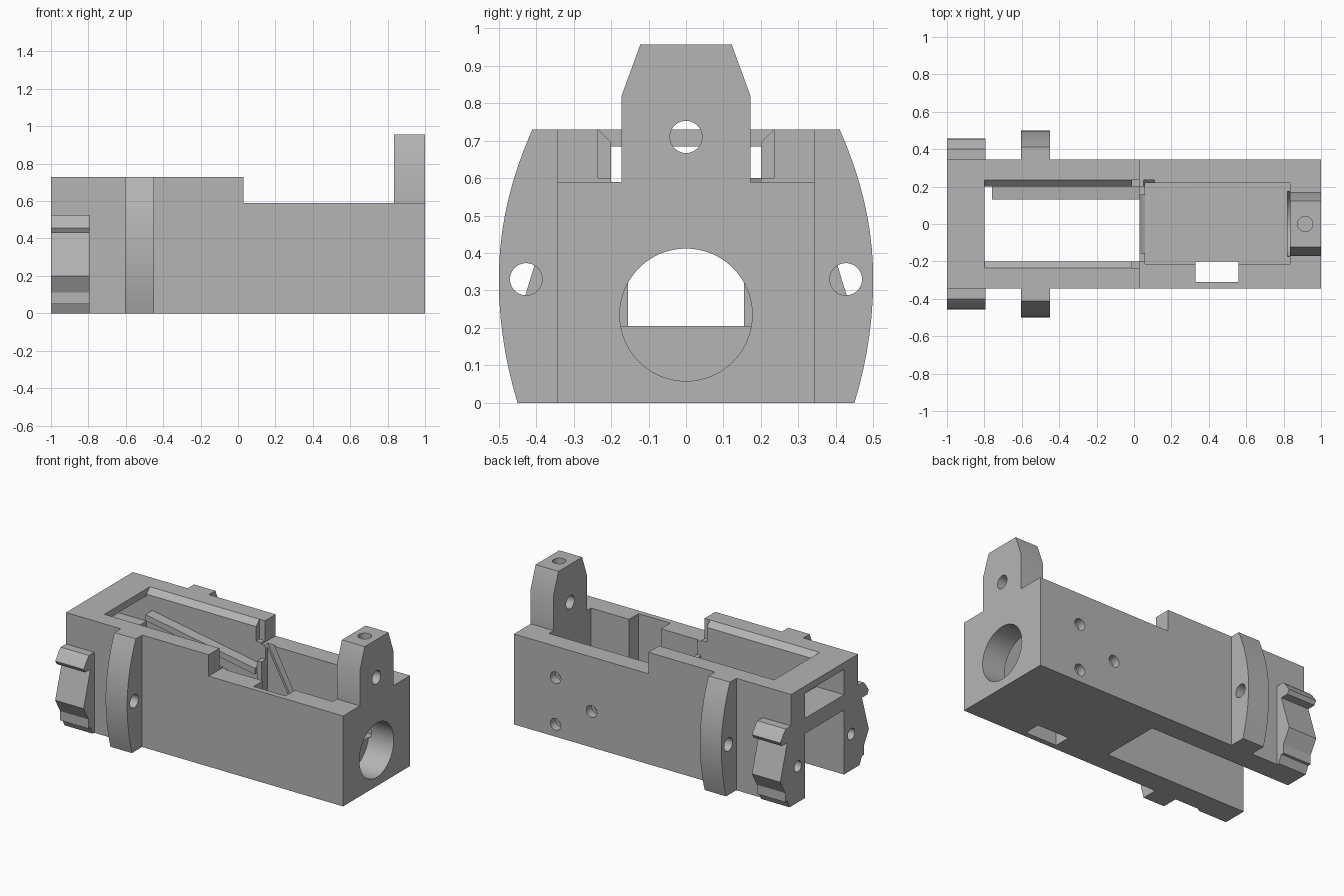
import bpy, bmesh, math
from mathutils import Vector

if "Cube" in bpy.data.objects:
    bpy.data.objects.remove(bpy.data.objects["Cube"], do_unlink=True)

grey = bpy.data.materials.new("plain grey")
grey.use_nodes = True
grey.diffuse_color = (0.46, 0.46, 0.46, 1)
grey.node_tree.nodes["Principled BSDF"].inputs["Base Color"].default_value = (0.46, 0.46, 0.46, 1)

AXES = {"x": lambda u, v, w: (w, u, v),   # profile in y, z
        "y": lambda u, v, w: (u, w, v),   # profile in x, z
        "z": lambda u, v, w: (u, v, w)}   # profile in x, y


def prism(name, axis, profile, start, end):
    """Extrude a closed profile along an axis."""
    bm = bmesh.new()
    place = AXES[axis]
    face = bm.faces.new([bm.verts.new(place(u, v, start)) for u, v in profile])
    grown = bmesh.ops.extrude_face_region(bm, geom=[face])["geom"]
    moved = [g for g in grown if isinstance(g, bmesh.types.BMVert)]
    bmesh.ops.translate(bm, verts=moved, vec=Vector(place(0, 0, end - start)))
    bmesh.ops.recalc_face_normals(bm, faces=bm.faces)
    mesh = bpy.data.meshes.new(name)
    bm.to_mesh(mesh)
    bm.free()
    mesh.materials.append(grey)
    obj = bpy.data.objects.new(name, mesh)
    bpy.context.collection.objects.link(obj)
    return obj


def box(name, x, y, z):
    return prism(name, "z", [(x[0], y[0]), (x[1], y[0]), (x[1], y[1]), (x[0], y[1])], *z)


def rod(axis, u, v, radius, start, end, sides=40):
    ring = [(u + radius * math.cos(math.tau * i / sides),
             v + radius * math.sin(math.tau * i / sides)) for i in range(sides)]
    return prism("rod", axis, ring, start, end)


def activate(obj):
    bpy.ops.object.select_all(action="DESELECT")
    obj.select_set(True)
    bpy.context.view_layer.objects.active = obj


def combine(obj, others, operation="DIFFERENCE"):
    activate(obj)
    for other in others:
        mod = obj.modifiers.new("join", "BOOLEAN")
        mod.operation = operation
        mod.solver = "EXACT"
        mod.object = other
        bpy.ops.object.modifier_apply(modifier=mod.name)
        bpy.data.objects.remove(other, do_unlink=True)


def finish(obj):
    activate(obj)
    bpy.ops.object.shade_smooth_by_angle(angle=math.radians(25))


# Stepped housing
HALF = 0.345
housing = prism("housing", "y", [(-1, 0), (1, 0), (1, 0.59), (0.03, 0.59), (0.03, 0.73), (-1, 0.73)],
                -HALF, HALF)

# Well open at top and bottom, with chamfered upper rims
well = prism("well", "x", [(-0.2, -0.1), (0.2, -0.1), (0.2, 0.695), (0.235, 0.73), (0.235, 0.8),
                           (-0.235, 0.8), (-0.235, 0.73), (-0.2, 0.695)], -0.8, 0.03)
# Step in the raised walls at the front of the well
rim = box("rim", (-0.01, 0.1), (-0.235, 0.235), (0.6, 0.8))
# End window and end slot
window = box("window", (-1.1, -0.7), (-0.2, 0.2), (0.52, 0.685))
slot = box("slot", (-1.1, -0.7), (-0.2, 0.2), (-0.1, 0.42))
# Long tray, its side shaft, and the channel over the rounded lip
tray = box("tray", (0.06, 0.835), (-0.213, 0.22), (0.205, 0.7))
shaft = box("shaft", (0.33, 0.56), (-0.31, -0.2), (-0.1, 0.7))
lip = prism("lip", "y", [(0.02, 0.7), (0.1, 0.7), (0.1, 0.205), (0.08, 0.205), (0.06, 0.197),
                         (0.045, 0.18), (0.035, 0.155), (0.02, 0.12)], -0.155, 0.155)
cheek_top = box("cheek_top", (0.0, 0.07), (-0.2, 0.2), (0.5, 0.7))
groove = prism("groove", "y", [(0.07, 0.7), (0.11, 0.59), (0.31, 0.21), (0.26, 0.21), (0.05, 0.59)],
               0.2, 0.235)
# Round bore in the end wall
bore = rod("x", 0, 0.235, 0.177, 0.82, 1.1, 64)
cuts = [well, rim, window, slot, tray, shaft, lip, cheek_top, groove, bore]
# Counterbored screw holes in the back wall
for x, z in [(0.7, 0.385), (0.7, 0.08), (0.44, 0.235)]:
    cuts += [rod("y", x, z, 0.038, 0.29, 0.4), rod("y", x, z, 0.018, 0.2, 0.3)]
# Pin holes in the end cheeks
cuts += [rod("x", side * 0.275, 0.235, 0.036, -1.1, -0.82) for side in (-1, 1)]
combine(housing, cuts)
finish(housing)

# Upright lug with crossing holes
lug = prism("upright_lug", "x", [(-0.172, 0.585), (0.172, 0.585), (0.172, 0.82), (0.122, 0.957),
                                 (-0.122, 0.957), (-0.172, 0.82)], 0.835, 1)
combine(lug, [rod("x", 0, 0.71, 0.043, 0.7, 1.1), rod("z", 0.915, 0, 0.04, 0.8, 1.1)])
finish(lug)

# Sloping guide rib inside the well
rib = prism("guide_rib", "y", [(-0.76, 0.6), (0.03, 0.46), (0.03, 0.42), (-0.76, 0.56)], 0.13, 0.205)
finish(rib)

# Bowed flanges and latch clips on both sides
def bow(z):
    drop = z - 0.33
    return 0.5 - (0.46 if drop < 0 else 0.56) * drop * drop

STEPS = 16
arc = [(bow(0.73 * i / STEPS), 0.73 * i / STEPS) for i in range(STEPS + 1)]
flange_profile = [(0.34, 0)] + arc + [(0.34, 0.73)]
clip_profile = [(0.34, 0.525), (0.40, 0.525), (0.42, 0.505), (0.455, 0.455), (0.44, 0.43),
                (0.385, 0.43), (0.456, 0.2), (0.405, 0.11), (0.405, 0.05), (0.385, 0.05),
                (0.36, 0), (0.34, 0)]
for side, word in ((-1, "front"), (1, "back")):
    flange = prism(word + "_flange", "x", [(side * y, z) for y, z in flange_profile], -0.605, -0.45)
    combine(flange, [rod("x", side * 0.427, 0.33, 0.043, -0.7, -0.4)])
    finish(flange)
    clip = prism(word + "_clip", "x", [(side * y, z) for y, z in clip_profile], -1, -0.795)
    finish(clip)
